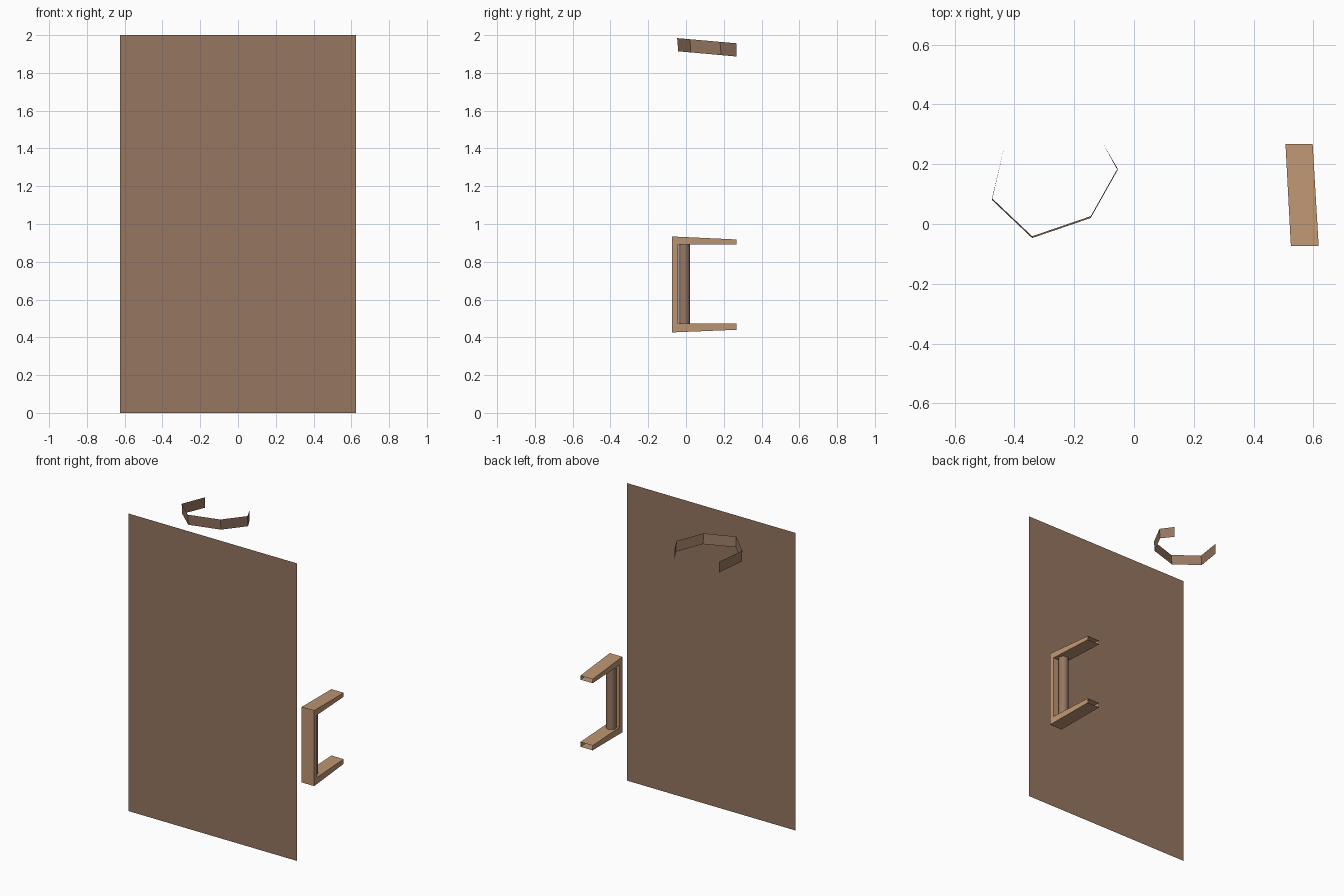
import bpy, bmesh, math

if "Cube" in bpy.data.objects:
    bpy.data.objects.remove(bpy.data.objects["Cube"])


def material(name, rgb):
    m = bpy.data.materials.new(name)
    m.diffuse_color = (*rgb, 1.0)
    m.use_nodes = True
    m.node_tree.nodes["Principled BSDF"].inputs["Base Color"].default_value = m.diffuse_color
    return m


BROWN = material("brown", (0.305, 0.181, 0.119))
TAN = material("tan", (0.515, 0.305, 0.175))
BACK = 0.268          # everything is cut off at this depth


def make(name, verts, faces, mat):
    me = bpy.data.meshes.new(name)
    me.from_pydata(verts, [], faces)
    me.materials.append(mat)
    ob = bpy.data.objects.new(name, me)
    bpy.context.collection.objects.link(ob)
    return ob


# flat front panel, a single sheet
make("panel", [(-.625, -BACK, 0), (.625, -BACK, 0), (.625, -BACK, 2), (-.625, -BACK, 2)],
     [(0, 1, 2, 3)], BROWN)

# faceted open band, tilted 5 degrees backwards
path = [(-.432, BACK), (-.475, .08), (-.341, -.047), (-.145, .02), (-.055, .18), (-.103, BACK)]
slope = math.tan(math.radians(5))
verts = []
for x, y in path:
    z = 1.98 - slope * y
    low_y = min(y + .006, BACK)
    verts += [(x, low_y, z - .07), (x, y, z)]
make("band", verts, [(2*i, 2*i + 2, 2*i + 3, 2*i + 1) for i in range(len(path) - 1)], BROWN)

# C-shaped bracket: side profile in y,z, swept across a slightly skewed width
FRONT = -.073
profile = [(BACK, .918), (FRONT, .934), (FRONT, .426), (BACK, .44),
           (BACK, .472), (-.042, .472), (-.042, .891), (BACK, .891)]


def at(x_front, x_back, y):
    return x_front + (x_back - x_front) * (y - FRONT) / (BACK - FRONT)


left = [(at(.525, .507, y), y, z) for y, z in profile]
right = [(at(.618, .598, y), y, z) for y, z in profile]
n = len(profile)
# arm ends (edges 3 and 7) stay open
faces = [(i, i + 1, i + 1 + n, i + n) for i in (0, 1, 2, 4, 5, 6)]
for o in (0, n):
    sides = [(0, 1, 6, 7), (1, 2, 5, 6), (2, 3, 4, 5)]
    faces += [tuple(o + k for k in (f if o else f[::-1])) for f in sides]
bracket = make("bracket", left + right, faces, TAN)
bm = bmesh.new()
bm.from_mesh(bracket.data)
bmesh.ops.recalc_face_normals(bm, faces=bm.faces)
bm.to_mesh(bracket.data)
bm.free()

# round post between the arms
bpy.ops.mesh.primitive_cylinder_add(vertices=24, radius=.031, depth=.891 - .472,
                                    end_fill_type='NOTHING',
                                    location=(.563, -.01, (.891 + .472) / 2))
post = bpy.context.object
post.name = "post"
post.data.materials.append(BROWN)
bpy.ops.object.shade_smooth_by_angle()
